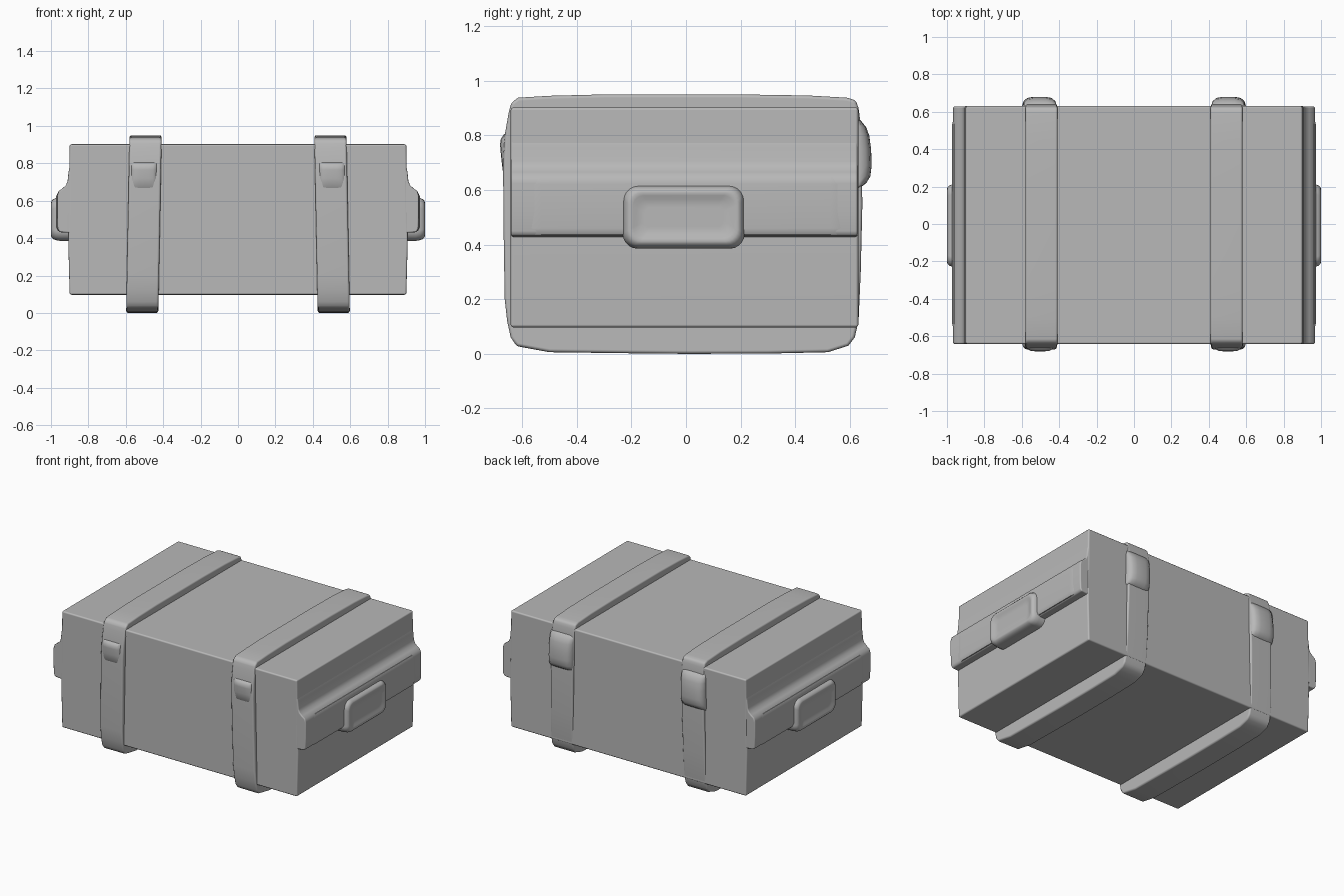
import bpy, bmesh, math
from mathutils import Vector

if "Cube" in bpy.data.objects:
    bpy.data.objects.remove(bpy.data.objects["Cube"])

# dark grey finish shared by every part
grey = bpy.data.materials.new("grey_shell")
grey.diffuse_color = (0.48, 0.48, 0.48, 1)
grey.use_nodes = True
grey.node_tree.nodes["Principled BSDF"].inputs["Base Color"].default_value = grey.diffuse_color


def finish(name, bm, bevel, segs=3, mirror=True):
    """Bevel the hard edges, shade smooth by angle and mirror across x."""
    bmesh.ops.recalc_face_normals(bm, faces=bm.faces[:])
    if bevel:
        hard = [e for e in bm.edges if e.calc_face_angle(0) > math.radians(38)]
        bmesh.ops.bevel(bm, geom=hard, offset=bevel, segments=segs, profile=0.5,
                        affect='EDGES', clamp_overlap=True)
    me = bpy.data.meshes.new(name)
    bm.to_mesh(me)
    bm.free()
    me.materials.append(grey)
    ob = bpy.data.objects.new(name, me)
    bpy.context.collection.objects.link(ob)
    bpy.ops.object.select_all(action='DESELECT')
    ob.select_set(True)
    bpy.context.view_layer.objects.active = ob
    bpy.ops.object.shade_smooth_by_angle(angle=math.radians(50))
    if mirror:
        ob.modifiers.new("Mirror", 'MIRROR')
    # keep the big faces flat in shading
    weighted = ob.modifiers.new("WeightedNormal", 'WEIGHTED_NORMAL')
    weighted.keep_sharp = True
    return ob


def loft(loops):
    """Skin a list of equal-length point loops and cap both ends."""
    bm = bmesh.new()
    rows = [[bm.verts.new(p) for p in loop] for loop in loops]
    for lo, hi in zip(rows, rows[1:]):
        for i in range(len(lo)):
            j = (i + 1) % len(lo)
            bm.faces.new((lo[i], lo[j], hi[j], hi[i]))
    bm.faces.new(rows[0])
    bm.faces.new(rows[-1])
    return bm


def prism(points, place, lo, hi):
    """Extrude a closed 2D profile; place maps (a, b, depth) to xyz."""
    return loft([[place(u, v, d) for u, v in points] for d in (lo, hi)])


def dome(points, base, lo, hi, steps=8):
    """Extrude a yz profile along x, swelling from the base plane to a rounded bulge."""
    loops = []
    for i in range(steps + 1):
        t = -math.cos(math.pi * i / steps)
        s = 0.25 + 0.75 * (1 - t ** 4) ** 0.5
        d = (lo + hi) / 2 + t * (hi - lo) / 2
        loops.append([along_x(base + (y - base) * s, z, d) for y, z in points])
    return loft(loops)


def along_x(y, z, d):
    # straps lean outward slightly towards the base
    return Vector((d + 0.018 * (1 - z / 0.95), y, z))


def along_y(x, z, d):
    return Vector((x, d, z))


def rounded_rect(y0, y1, z0, z1, r, steps=5):
    pts = []
    for k, (cy, cz) in enumerate(((y1 - r, z1 - r), (y0 + r, z1 - r),
                                  (y0 + r, z0 + r), (y1 - r, z0 + r))):
        for i in range(steps + 1):
            t = math.pi / 2 * (k + i / steps)
            pts.append((cy + r * math.cos(t), cz + r * math.sin(t)))
    return pts


# main case body
body = [(-0.9, 0.097), (0.9, 0.097), (0.908, 0.4), (0.9, 0.902), (-0.9, 0.902),
        (-0.908, 0.4)]
finish("case_body", prism(body, along_y, -0.642, 0.631), 0.01, mirror=False)

# straps wrapped around the case
strap = [(-0.50, 0.012), (-0.20, 0.008), (0.0, 0.006), (0.30, 0.007), (0.52, 0.012),
         (0.595, 0.030), (0.618, 0.06), (0.632, 0.12), (0.640, 0.30), (0.646, 0.55),
         (0.640, 0.84), (0.632, 0.90), (0.622, 0.928), (0.590, 0.938), (0.45, 0.946),
         (0.20, 0.95), (-0.30, 0.95), (-0.50, 0.945), (-0.615, 0.938), (-0.640, 0.92),
         (-0.650, 0.88), (-0.664, 0.80), (-0.670, 0.70), (-0.668, 0.45), (-0.664, 0.20),
         (-0.655, 0.12), (-0.642, 0.06), (-0.620, 0.028)]
strap = [(y, z - 0.006 if z < 0.02 else z) for y, z in strap]
finish("strap", prism(strap, along_x, 0.408, 0.580), 0.012)

# small soft clasps on the front of the straps
clasp = [(-0.64, 0.81), (-0.666, 0.805), (-0.679, 0.785), (-0.681, 0.765), (-0.677, 0.72),
         (-0.671, 0.67), (-0.64, 0.64)]
finish("front_clasp", dome(clasp, -0.655, 0.43, 0.568), 0)

# bulging latches on the back of the straps
latch = [(0.61, 0.87), (0.640, 0.855), (0.660, 0.83), (0.671, 0.80), (0.678, 0.75),
         (0.680, 0.69), (0.675, 0.65), (0.660, 0.625), (0.640, 0.61), (0.61, 0.60)]
finish("back_latch", dome(latch, 0.62, 0.41, 0.592), 0)

# side bands: soft shoulder, sloped top and an undercut lower lip
band = [(0.86, 0.79), (0.898, 0.79), (0.906, 0.755), (0.911, 0.705), (0.920, 0.683),
        (0.938, 0.666), (0.958, 0.652), (0.967, 0.625), (0.967, 0.52), (0.964, 0.45),
        (0.954, 0.432), (0.86, 0.425)]
finish("side_band", prism(band, along_y, -0.641, 0.628), 0.008)

# slightly thicker middle length of each band, fading out at its ends
mid = [(0.93, 0.652), (0.962, 0.646), (0.973, 0.622), (0.973, 0.46), (0.962, 0.437),
       (0.93, 0.435)]
ends = [(-0.58, 0.012), (-0.53, 0.0), (0.53, 0.0), (0.58, 0.012)]
finish("band_pad", loft([[Vector((x - dx, y, z)) for x, z in mid] for y, dx in ends]), 0)

# carrying handles: stacked rings form the flared base, soft rim and shallow dish
rings = [(0.89, 0.0), (0.950, 0.0), (0.974, 0.004), (0.988, 0.010), (0.996, 0.018),
         (1.0, 0.027), (0.997, 0.038), (0.992, 0.052), (0.989, 0.066), (0.988, 0.08)]
loops = []
for x, inset in rings:
    outline = rounded_rect(-0.232 + inset, 0.215 - inset, 0.385 + inset, 0.618 - inset,
                           0.055 - inset * 0.4)
    loops.append([Vector((x, y, z)) for y, z in outline])
finish("handle", loft(loops), 0)
